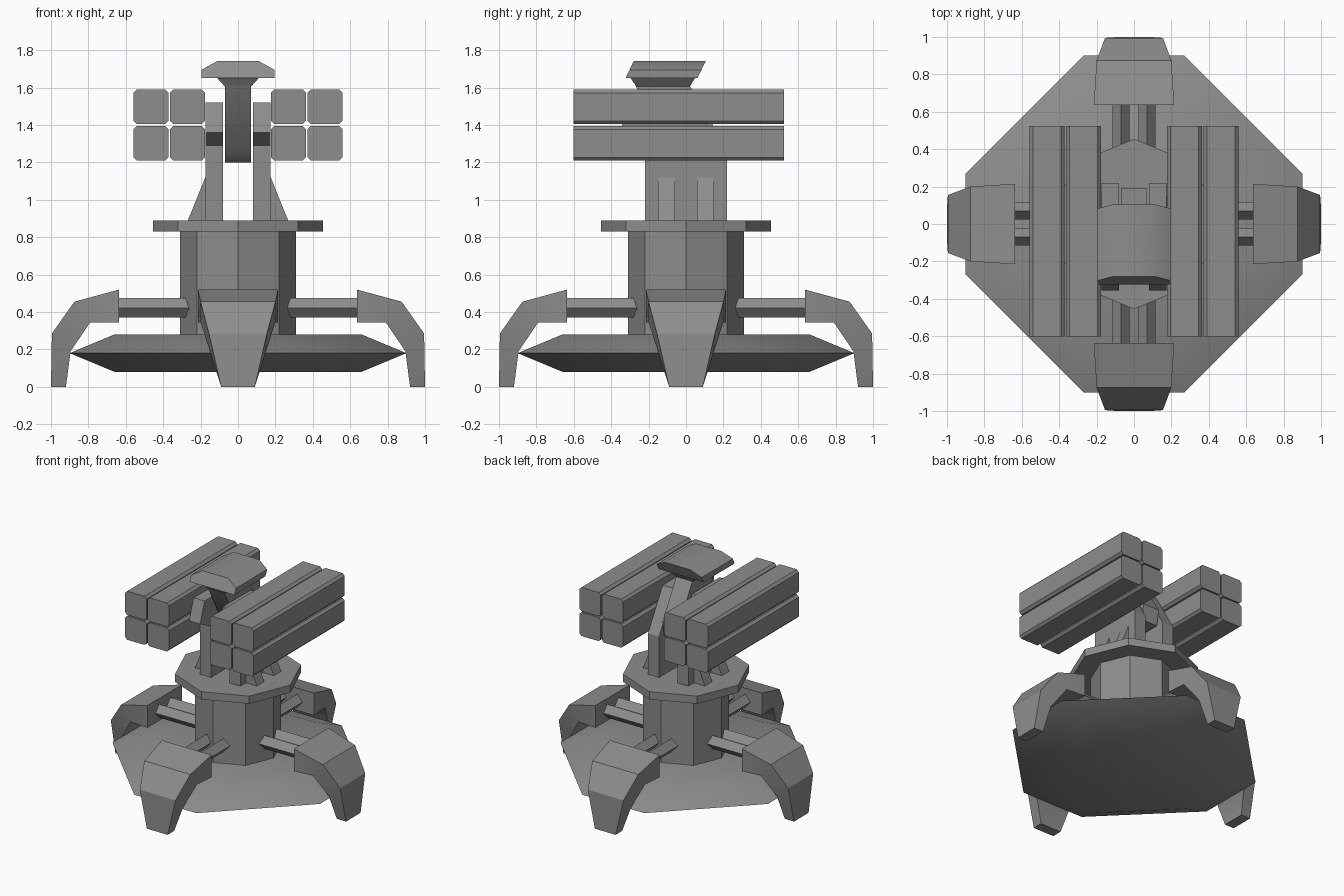
import bpy, bmesh, math
from mathutils import Matrix

cube = bpy.data.objects.get("Cube")
if cube:
    bpy.data.objects.remove(cube, do_unlink=True)

grey = bpy.data.materials.new("grey_metal")
grey.use_nodes = True
colour = (0.27, 0.27, 0.27, 1)
grey.diffuse_color = colour
grey.node_tree.nodes["Principled BSDF"].inputs["Base Color"].default_value = colour


def loft(name, rings, turn=0):
    """Skin a list of equal-length point rings, cap both ends, turn about z."""
    bm = bmesh.new()
    rows = [[bm.verts.new(p) for p in ring] for ring in rings]
    n = len(rows[0])
    for a, b in zip(rows, rows[1:]):
        for i in range(n):
            j = (i + 1) % n
            bm.faces.new((a[i], a[j], b[j], b[i]))
    bm.faces.new(rows[0])
    bm.faces.new(rows[-1])
    bmesh.ops.recalc_face_normals(bm, faces=bm.faces)
    bm.transform(Matrix.Rotation(turn, 4, "Z"))
    mesh = bpy.data.meshes.new(name)
    bm.to_mesh(mesh)
    bm.free()
    mesh.materials.append(grey)
    ob = bpy.data.objects.new(name, mesh)
    bpy.context.collection.objects.link(ob)
    bpy.ops.object.select_all(action="DESELECT")
    ob.select_set(True)
    bpy.context.view_layer.objects.active = ob
    bpy.ops.object.shade_smooth_by_angle(angle=math.radians(30))
    return ob


def side_prism(name, profile, x0, x1):
    """Extrude a (y, z) profile along x."""
    return loft(name, [[(x, y, z) for y, z in profile] for x in (x0, x1)])


def front_prism(name, profile, y0, y1):
    """Extrude an (x, z) profile along y."""
    return loft(name, [[(x, y, z) for x, z in profile] for y in (y0, y1)])


def octagon(r, z):
    return [(r * math.cos(i * math.pi / 4), r * math.sin(i * math.pi / 4), z)
            for i in range(8)]


def cut_square(half, flat, z):
    """Square with cut corners: flat is half the length of the axis sides."""
    h, f = half, flat
    return [(h, -f, z), (h, f, z), (f, h, z), (-f, h, z),
            (-h, f, z), (-h, -f, z), (-f, -h, z), (f, -h, z)]


# Base plate, column and turntable
loft("base", [cut_square(0.66, 0.2, 0.08), cut_square(0.9, 0.27, 0.18),
              cut_square(0.66, 0.2, 0.28)])
loft("column", [octagon(0.31, 0.27), octagon(0.31, 0.84)])
loft("turntable", [octagon(0.455, 0.83), octagon(0.455, 0.89)])

# Four legs: outer and inner (radius, height, half width) at each station
stations = [((0.635, 0.52, 0.215), (0.635, 0.345, 0.215)),
            ((0.875, 0.455, 0.2), (0.79, 0.345, 0.2)),
            ((0.995, 0.285, 0.155), (0.895, 0.19, 0.15)),
            ((1.0, 0, 0.09), (0.92, 0, 0.09))]
leg_rings = [[(ro, -wo, zo), (ro, wo, zo), (ri, wi, zi), (ri, -wi, zi)]
             for (ro, zo, wo), (ri, zi, wi) in stations]
for i, side in enumerate(("left", "back", "right", "front")):
    turn = i * math.pi / 2
    loft(side + "_leg", leg_rings, turn)
    # Pair of diamond-section struts joining the leg to the column
    for k, c in enumerate((-0.07, 0.07)):
        rings = [[(r, c - 0.045, 0.422), (r, c, 0.475),
                  (r, c + 0.045, 0.422), (r, c, 0.37)] for r in (0.24, 0.65)]
        loft(f"{side}_strut_{k + 1}", rings, turn)

# Uprights, gussets and launch tubes, mirrored left and right
upright = [(-0.22, 0.88), (0.22, 0.88), (0.22, 1.21), (0.04, 1.52),
           (-0.3, 1.52), (-0.355, 1.36), (-0.22, 1.29)]
W, C = 0.093, 0.018  # tube half width and corner cut
for s, side in ((1, "left"), (-1, "right")):
    side_prism(side + "_upright", upright, s * 0.08, s * 0.175)
    for k, y in enumerate((-0.105, 0.105)):
        front_prism(f"{side}_gusset_{k + 1}",
                    [(s * 0.17, 0.88), (s * 0.272, 0.88), (s * 0.175, 1.12), (s * 0.17, 1.12)],
                    y - 0.045, y + 0.045)
    for col, x in enumerate((0.27, 0.465)):
        for row, z in enumerate((1.302, 1.497)):
            tube = [(s * x + px, z + pz) for px, _, pz in
                    [(p[0], 0, p[1]) for p in cut_square(W, W - C, 0)]]
            front_prism(f"{side}_tube_{row + 1}_{col + 1}", tube, -0.602, 0.525)

# Leaning sensor post
post = [(-0.27, 1.61), (0.02, 1.61), (0.19, 1.32), (0.17, 1.2),
        (0.0, 1.2), (-0.08, 1.26)]
side_prism("sensor_post", post, -0.07, 0.07)

# Flared neck under the sensor head
loft("sensor_neck", [
    [(-x, y0, z), (x, y0, z), (x, y1, z), (-x, y1, z)]
    for x, y0, y1, z in ((0.07, -0.265, 0.02, 1.605), (0.115, -0.3, 0.05, 1.655))])

# Sensor head, its ends raked forward towards the bottom
head = [(-0.195, 1.65), (0.195, 1.65), (0.195, 1.695), (0.11, 1.742),
        (-0.11, 1.742), (-0.195, 1.695)]
loft("sensor_head", [[(x, y - (1.742 - z) * 0.47, z) for x, z in head]
                     for y in (-0.28, 0.105)])
